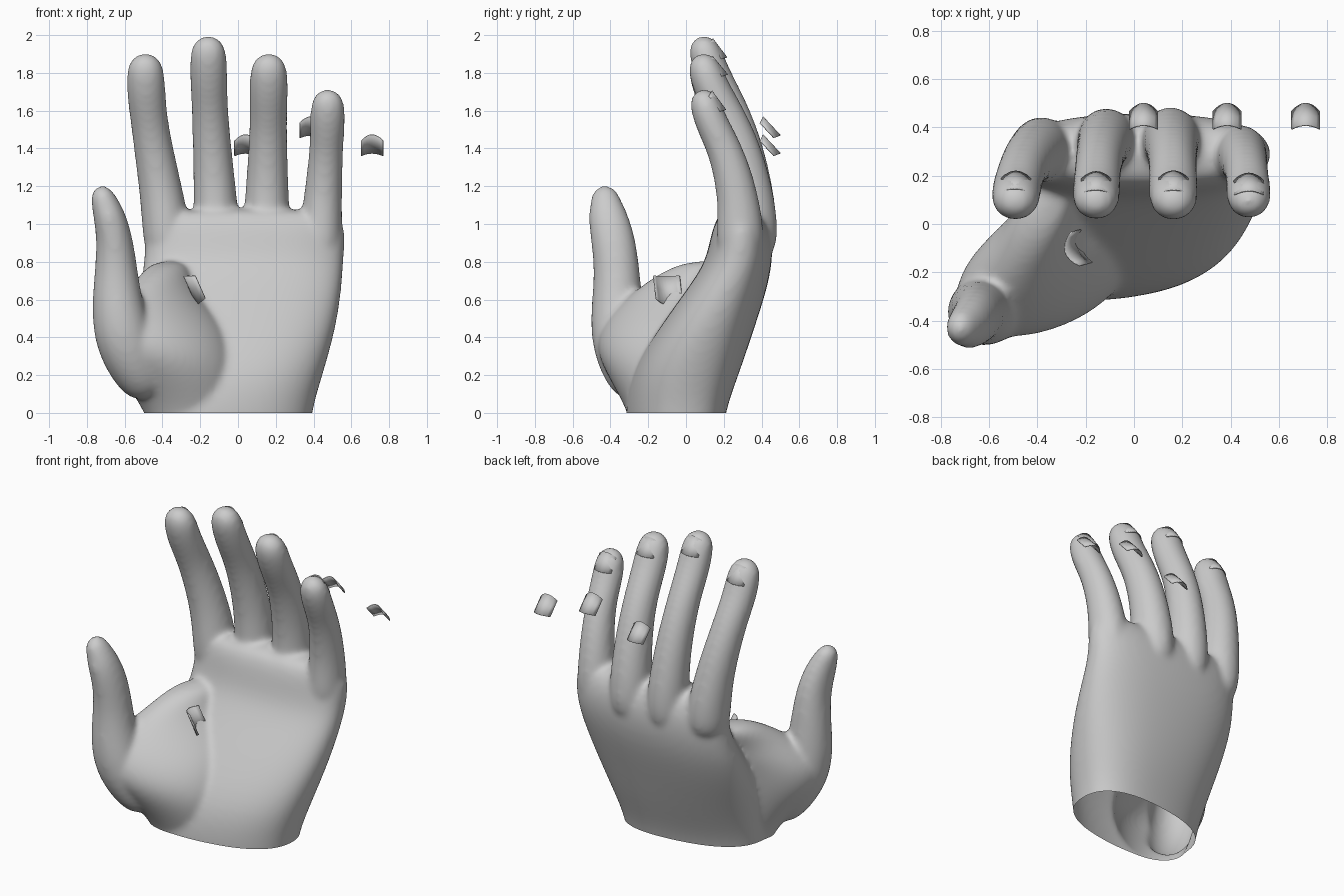
import bpy, bmesh, math
from mathutils import Vector

old = bpy.data.objects.get("Cube")
if old:
    bpy.data.objects.remove(old, do_unlink=True)

grey = bpy.data.materials.new("plain grey")
grey.use_nodes = True
grey.diffuse_color = (0.6, 0.6, 0.6, 1)
grey.node_tree.nodes["Principled BSDF"].inputs["Base Color"].default_value = grey.diffuse_color

SIDES = 20


def add_object(name, bm):
    bmesh.ops.recalc_face_normals(bm, faces=bm.faces)
    mesh = bpy.data.meshes.new(name)
    bm.to_mesh(mesh)
    bm.free()
    mesh.materials.append(grey)
    obj = bpy.data.objects.new(name, mesh)
    bpy.context.collection.objects.link(obj)
    bpy.ops.object.select_all(action='DESELECT')
    obj.select_set(True)
    bpy.context.view_layer.objects.active = obj
    return obj


def power(value, exponent):
    return math.copysign(abs(value) ** exponent, value)


def loft(bm, rings, exponent=1.0):
    """Skin closed rings given as (centre, half axis u, half axis v)."""
    angles = [math.tau * i / SIDES for i in range(SIDES)]
    loops = [[bm.verts.new(centre + u * power(math.cos(a), exponent)
                           + v * power(math.sin(a), exponent)) for a in angles]
             for centre, u, v in rings]
    for lower, upper in zip(loops, loops[1:]):
        for i in range(SIDES):
            j = (i + 1) % SIDES
            bm.faces.new((lower[i], lower[j], upper[j], upper[i]))
    bm.faces.new(loops[0][::-1])
    bm.faces.new(loops[-1])


def digit(bm, stations):
    """Finger along (x, y, z, half width, half depth) with a rounded tip."""
    points = [Vector(s[:3]) for s in stations]
    rings = []
    for i, point in enumerate(points):
        width, depth = stations[i][3:]
        along = (points[min(i + 1, len(points) - 1)] - points[max(i - 1, 0)]).normalized()
        side = Vector((1, 0, 0))
        side = (side - along * side.dot(along)).normalized()
        rings.append((point, side * (width + .007), along.cross(side) * (depth + .007)))
    tip, u, v = rings[-1]
    for angle in map(math.radians, (35, 60, 80)):
        reach = along * depth * 1.25 * math.sin(angle)
        rings.append((tip + reach, u * math.cos(angle), v * math.cos(angle)))
    loft(bm, rings)
    return tip, along, v


def nail(name, centre, along, normal, half_width, length, bulge):
    """Thin arched plate with slightly rounded ends."""
    along, normal = Vector(along).normalized(), Vector(normal)
    normal = (normal - along * normal.dot(along)).normalized()
    across = along.cross(normal)
    bm = bmesh.new()
    rows = []
    for r in (-.5, 0, .5):
        rows.append([bm.verts.new(Vector(centre) + across * half_width * s
                                  + along * length * r * (1 - .2 * s * s)
                                  - normal * bulge * s * s)
                     for s in [k / 4 - 1 for k in range(9)]])
    for lower, upper in zip(rows, rows[1:]):
        for k in range(len(lower) - 1):
            bm.faces.new((lower[k], lower[k + 1], upper[k + 1], upper[k]))
    obj = add_object(name, bm)
    obj.modifiers.new("thickness", 'SOLIDIFY').thickness = .005
    bpy.ops.object.shade_smooth_by_angle(angle=math.radians(40))


hand = bmesh.new()

# Palm and wrist: z, left edge, right edge, front, back, slant
palm = [(-.15, -.49, .39, -.31, .19, .13), (0, -.49, .39, -.315, .195, .13),
        (.22, -.51, .46, -.29, .285, .08), (.45, -.53, .525, -.145, .365, .02),
        (.65, -.53, .555, 0, .43, 0), (.8, -.5, .565, .105, .46, 0),
        (.95, -.5, .575, .13, .46, 0), (1.09, -.48, .555, .18, .39, 0)]
rings = []
for z, left, right, front, back, slant in palm:
    half = (right - left) / 2
    rings.append((Vector((left + half, (front + back) / 2, z)),
                  Vector((half, slant * half, 0)), Vector((0, (back - front) / 2, 0))))
loft(hand, rings, exponent=.82)

# Thumb pad and web: x, y, z, half length, half width, turn in degrees
pad = [(-.24, -.13, -.15, .22, .14, 10), (-.25, -.14, 0, .24, .16, 10),
       (-.32, -.19, .2, .32, .22, 18), (-.38, -.21, .33, .38, .24, 27),
       (-.41, -.18, .46, .38, .22, 33), (-.41, -.11, .57, .31, .18, 45),
       (-.4, -.03, .68, .23, .12, 58), (-.36, .12, .81, .15, .1, 70)]
rings = []
for x, y, z, length, width, turn in pad:
    c, s = math.cos(math.radians(turn)), math.sin(math.radians(turn))
    rings.append((Vector((x, y, z)), Vector((c, s, 0)) * length, Vector((-s, c, 0)) * width))
loft(hand, rings)

# Shared finger curl: fraction of length, share of knuckle depth, half width, half depth
curl = [(0, 1, .115, .125), (.2, 1.02, .12, .135), (.38, .96, .108, .117),
        (.56, .8, .099, .107), (.74, .53, .092, .095), (.89, .18, .097, .09),
        (1, 0, .095, .086)]
# Fingers: knuckle x, knuckle y, tip x, tip z, thickness
fingers = {"index": (-.37, .305, -.49, 1.8, 1), "middle": (-.11, .345, -.157, 1.895, .97),
           "ring": (.15, .345, .163, 1.8, 1), "little": (.435, .285, .475, 1.62, .9)}
START, TIP_Y = .8, .105
tips = {}
for name, (base_x, base_y, tip_x, tip_z, size) in fingers.items():
    stations = []
    for f, bend, width, depth in curl:
        sway = f * f * (3 - 2 * f)
        stations.append((base_x + (tip_x - base_x) * sway, TIP_Y + (base_y - TIP_Y) * bend,
                         START + (tip_z - START) * f, width * size, depth * size))
    tips[name] = digit(hand, stations)

# Thumb
digit(hand, [(-.45, -.24, .1, .11, .11), (-.55, -.315, .25, .14, .14),
             (-.615, -.36, .41, .148, .143), (-.64, -.365, .58, .13, .13),
             (-.645, -.365, .75, .108, .115), (-.652, -.385, .92, .09, .112),
             (-.68, -.415, 1.04, .08, .1), (-.705, -.425, 1.11, .066, .078)])

# Blend everything into one skin
skin = add_object("hand", hand)
skin.modifiers.new("round", 'SUBSURF').levels = 2
remesh = skin.modifiers.new("merge", 'REMESH')
remesh.mode = 'VOXEL'
remesh.voxel_size = .016
skin.modifiers.new("soften", 'SMOOTH').iterations = 12
for modifier in [m.name for m in skin.modifiers]:
    bpy.ops.object.modifier_apply(modifier=modifier)

# Open the wrist
bm = bmesh.new()
bm.from_mesh(skin.data)
bmesh.ops.bisect_plane(bm, geom=bm.verts[:] + bm.edges[:] + bm.faces[:],
                       plane_co=(0, 0, 0), plane_no=(0, 0, 1), clear_inner=True)
for face in bm.faces:
    face.smooth = True
bm.to_mesh(skin.data)
bm.free()

# Nails set on the fingertips, leaning over the rounded ends
for name, (tip, along, back) in tips.items():
    nail(name + "_nail", tip + back * .93 + along * .01, along - back * 3.5, back,
         .062, .125, .03)
nail("thumb_nail", (-.757, -.43, 1.06), (-.1, 0, 1), (-1, -.25, 0), .05, .12, .025)

# Loose nails
for name, x, z in (("inner", .04, 1.425), ("middle", .385, 1.52), ("outer", .71, 1.425)):
    nail(f"loose_{name}_nail", (x, .455, z), (0, .7, -.75), (0, .75, .7), .06, .135, .035)
nail("loose_thumb_nail", (-.25, -.105, .65), (.4, .1, -.9), (-1, -.25, -.2), .07, .165, .04)
